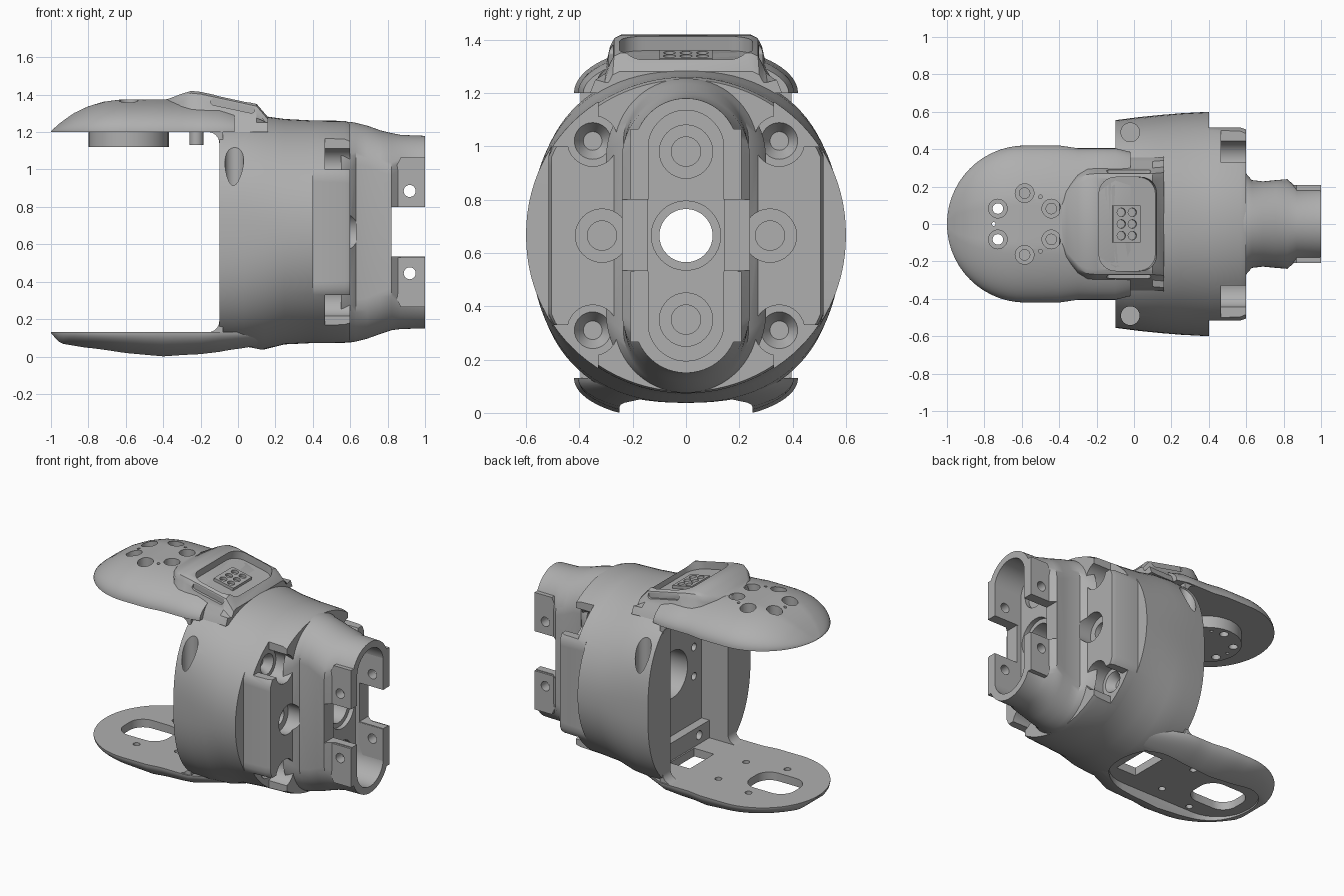
import bpy, bmesh
from math import sin, cos, pi, sqrt, radians, copysign
from mathutils import Matrix, Vector

old = bpy.data.objects.get("Cube")
if old:
    bpy.data.objects.remove(old)

grey = bpy.data.materials.new("matte grey")
grey.use_nodes = True
grey.diffuse_color = (0.43, 0.43, 0.43, 1)
grey.node_tree.nodes["Principled BSDF"].inputs["Base Color"].default_value = (0.43, 0.43, 0.43, 1)
MID = 0.665
parts = []


def loft(name, rings):
    """Skin a closed solid through rings of points."""
    bm = bmesh.new()
    rows = [[bm.verts.new(p) for p in ring] for ring in rings]
    n = len(rows[0])
    for a, b in zip(rows, rows[1:]):
        for i in range(n):
            j = (i + 1) % n
            bm.faces.new((a[i], a[j], b[j], b[i]))
    bm.faces.new(rows[0])
    bm.faces.new(rows[-1])
    bmesh.ops.recalc_face_normals(bm, faces=bm.faces)
    mesh = bpy.data.meshes.new(name)
    bm.to_mesh(mesh)
    bm.free()
    obj = bpy.data.objects.new(name, mesh)
    bpy.context.collection.objects.link(obj)
    return obj


def prism(name, pts, axis, lo, hi):
    """Extrude a 2D outline along an axis; the outline uses the other two axes in order."""
    place = {"x": lambda p, d: (d, p[0], p[1]),
             "y": lambda p, d: (p[0], d, p[1]),
             "z": lambda p, d: (p[0], p[1], d)}[axis]
    return loft(name, [[place(p, d) for p in pts] for d in (lo, hi)])


def box(name, x, y, z):
    return prism(name, [(x[0], y[0]), (x[1], y[0]), (x[1], y[1]), (x[0], y[1])], "z", *z)


def rounded(cx, cy, w, h, r, steps=8):
    """Rounded rectangle outline from half sizes."""
    pts = []
    for q, (sx, sy) in enumerate(((1, 1), (-1, 1), (-1, -1), (1, -1))):
        for k in range(steps + 1):
            t = (q + k / steps) * pi / 2
            pts.append((cx + sx * (w - r) + r * cos(t), cy + sy * (h - r) + r * sin(t)))
    return pts


def rod(name, u, v, r, axis, lo, hi, r2=None):
    """Cylinder, or cone when an end radius is given."""
    turns = [2 * pi * k / 32 for k in range(32)]
    place = {"x": lambda a, b, d: (d, a, b),
             "y": lambda a, b, d: (a, d, b),
             "z": lambda a, b, d: (a, b, d)}[axis]
    return loft(name, [[place(u + q * cos(t), v + q * sin(t), d) for t in turns]
                       for d, q in ((lo, r), (hi, r2 or r))])


def cut(targets, cutters):
    """Subtract cutters from each target, then discard them."""
    for obj in targets:
        bpy.context.view_layer.objects.active = obj
        for c in cutters:
            mod = obj.modifiers.new("cut", "BOOLEAN")
            mod.operation, mod.solver, mod.object = "DIFFERENCE", "EXACT", c
            bpy.ops.object.modifier_apply(modifier=mod.name)
    for c in cutters:
        bpy.data.objects.remove(c)


def keep(obj):
    parts.append(obj)
    return obj


def lerp(table, x):
    for (a, u), (b, v) in zip(table, table[1:]):
        if x <= b:
            return u + (v - u) * (x - a) / (b - a)
    return table[-1][1]


def tilt(obj, pivot, angle=12):
    obj.data.transform(Matrix.Translation(pivot) @ Matrix.Rotation(radians(angle), 4, "Y")
                       @ Matrix.Translation(-pivot))
    return obj


# Barrel, squarer at the open end, and flat-sided collar
def body_ring(x, a, top, low, flat, n):
    c, h = (top + low) / 2, (top - low) / 2
    ring = []
    for k in range(96):
        u, v = cos(2 * pi * k / 96), sin(2 * pi * k / 96)
        y = copysign(a * abs(u) ** (2 / n), u)
        ring.append((x, max(-flat, min(flat, y)), c + copysign(h * abs(v) ** (2 / n), v)))
    return ring


body = keep(loft("barrel_body", [body_ring(*s) for s in (
    (-0.1, 0.555, 1.28, 0.04, 1, 2.55), (0.03, 0.572, 1.285, 0.035, 1, 2.45),
    (0.14, 0.583, 1.285, 0.038, 1, 2.3), (0.25, 0.592, 1.27, 0.065, 1, 2.15),
    (0.4, 0.6, 1.262, 0.072, 1, 2.05), (0.402, 0.6, 1.262, 0.072, 0.515, 2.05),
    (0.57, 0.6, 1.26, 0.073, 0.515, 2), (0.6, 0.59, 1.25, 0.08, 0.505, 2))]))
cutters = [box("cavity", (-0.3, 0.1), (-0.31, 0.31), (0.13, 1.2)),
           rod("bore", 0, MID, 0.1, "x", 0.0, 0.7),
           rod("rear_counterbore", 0, MID, 0.16, "x", 0.0, 0.36)]
for s in (-1, 1):
    cutters += [rod("side_recess", s * 0.315, MID, 0.1, "x", 0.53, 0.7),
                rod("side_hole", s * 0.315, MID, 0.055, "x", 0.4, 0.6),
                rod("top_screw_well", -0.02, s * 0.49, 0.05, "z", 0.86, 1.3)]
    for v in (-1, 1):
        z = MID + v * 0.355
        edge = sorted((MID + v * 0.335, MID + v * 0.6))
        cutters += [rod("screw_seat", s * 0.35, z, 0.095, "x", 0.465, 0.7),
                    box("screw_notch", (0.465, 0.7), sorted((s * 0.33, s * 0.7)), edge),
                    rod("countersink", s * 0.35, z, 0.035, "x", 0.41, 0.467, 0.07),
                    rod("wall_hole", s * 0.23, MID + v * 0.1, 0.025, "x", 0.05, 0.16)]
cut([body], cutters)


# Rounded tongues above and below the open bay
def tongue(name, flat, profile, end, end_width, full):
    tip = [-1 + 0.42 * (1 - cos(pi / 2 * k / 14)) for k in range(1, 15)]
    stations = [-0.9995] + tip + [-0.5, -0.4, -0.3, -0.2, -0.1, end]
    rings = []
    for x in stations:
        w = sqrt(max(0.42 ** 2 - min(0, x + 0.58) ** 2, 0.0001))
        w = end_width if x == end else w - 0.015 * (x > -0.35)
        h = lerp(profile, x) - flat
        rings.append([(x, w * cos(pi * k / 40), flat + h * min(1, full * sin(pi * k / 40)))
                      for k in range(41)])
    return keep(loft(name, rings))


upper = tongue("upper_tongue", 1.2, [(-1, 1.205), (-0.95, 1.25), (-0.88, 1.3), (-0.8, 1.338),
               (-0.72, 1.362), (-0.62, 1.375), (-0.4, 1.375), (-0.1, 1.36), (0, 1.33)],
               -0.02, 0.385, 1.05)
lower = tongue("lower_tongue", 0.13, [(-1, 0.125), (-0.95, 0.07), (-0.8, 0.045), (-0.6, 0.018),
               (-0.4, 0), (-0.2, 0.01), (0, 0.035), (0.14, 0.065)], 0.14, 0.3, 1.25)
disc = keep(rod("mounting_disc", -0.585, 0, 0.215, "z", 1.12, 1.21))
keep(rod("locating_peg", -0.222, 0, 0.037, "z", 1.13, 1.21))
wells, holes = [], []
for k in range(6):
    t = pi / 6 + k * pi / 3
    x, y = -0.585 + 0.165 * cos(t), 0.165 * sin(t)
    wells.append(rod("screw_well", x, y, 0.05, "z", 1.27, 1.5))
    holes.append(rod("screw_hole", x, y, 0.028, "z", 1.0, 1.5))
for x, y in ((-0.75, 0), (-0.5, 0.145), (-0.5, -0.145)):
    holes.append(rod("pin_hole", x, y, 0.01, "z", 1.0, 1.5))
cut([upper, disc], wells + holes)

# Underside recess, floor openings and screw holes
cut([lower, body], [
    prism("under_recess", rounded(-0.4, 0, 0.52, 0.25, 0.24), "z", -0.1, 0.075),
    prism("cable_opening", rounded(-0.675, 0, 0.165, 0.13, 0.1), "z", -0.1, 0.2),
    box("floor_window", (-0.12, 0.03), (-0.13, 0.13), (-0.1, 0.16))]
    + [rod("floor_hole", x, s * y, 0.022, "z", -0.1, 0.2)
       for x, y in ((-0.35, 0.15), (-0.62, 0.21)) for s in (-1, 1)])
block = keep(box("inner_block", (0.04, 0.12), (-0.312, 0.312), (0.12, 0.25)))
cut([block], [rod("block_hole", s * 0.2, 0.19, 0.03, "x", -0.1, 0.1) for s in (-1, 1)])

# Fillets where the tongues meet the side walls
for v, z in ((1, 1.205), (-1, 0.125)):
    arc = [(-0.16 + 0.06 * sin(k * pi / 16), z - v * (0.065 - 0.06 * cos(k * pi / 16)))
           for k in range(9)]
    for s in (-1, 1):
        keep(prism("bay_fillet", arc + [(-0.08, z - v * 0.065), (-0.08, z)], "y",
                   s * 0.31, s * 0.395))

# Connector housing with sloping top
rings = []
for x, w, top in ((-0.4, 0.1, 1.37), (-0.36, 0.18, 1.382), (-0.3, 0.245, 1.405), (-0.25, 0.27, 1.42),
                  (-0.2, 0.275, 1.415), (0.1, 0.275, 1.35), (0.16, 0.28, 1.28)):
    half = [(w + 0.08, 1.2), (w + 0.06, 1.25), (w + 0.025, 1.2 + (top - 1.2) * 0.5),
            (w + 0.01, top - 0.04), (w - 0.005, top - 0.012), (w - 0.03, top)]
    rings.append([(x, y, z) for y, z in half] + [(x, -y, z) for y, z in reversed(half)])
housing = keep(loft("connector_housing", rings))
pivot = Vector((-0.04, 0, 1.335))
cutters = [tilt(prism("well", rounded(-0.04, 0, 0.16, 0.25, 0.09), "z", 1.325, 1.6), pivot)]
for s in (-1, 1):
    slot = prism("strap_slot", rounded(-0.03, 1.345, 0.12, 0.02, 0.019), "y", s * 0.273, s * 0.33)
    cutters.append(tilt(slot, pivot))
cut([housing, upper], cutters)
plug = keep(tilt(box("connector_block", (-0.115, 0.035), (-0.1, 0.1), (1.3, 1.345)), pivot))
cut([plug], [tilt(rod("socket", -0.04 + a * 0.03, b * 0.062, 0.023, "z", 1.32, 1.4), pivot)
             for a in (-1, 1) for b in (-1, 0, 1)])


# Neck ending in a split channel
def stadium(x, w, top, low):
    c, h = (top + low) / 2, (top - low) / 2
    turns = [2 * pi * (k + 0.5) / 64 for k in range(64)]
    return [(x, w * cos(t), c + copysign(h - w, sin(t)) + w * sin(t)) for t in turns]


neck = keep(loft("neck", [stadium(*s) for s in (
    (0.55, 0.3, 1.255, 0.075), (0.6, 0.27, 1.255, 0.075), (0.63, 0.235, 1.25, 0.08),
    (0.69, 0.228, 1.235, 0.095), (0.76, 0.235, 1.21, 0.12), (0.82, 0.24, 1.195, 0.14),
    (0.87, 0.195, 1.185, 0.147), (1.0, 0.195, 1.18, 0.15))]))
pads = []
for v in (-1, 1):
    outline = [(x, MID + v * z) for x, z in
               ((0.815, 0.135), (1, 0.135), (1, 0.4), (0.87, 0.4), (0.815, 0.29))]
    pads += [keep(prism("clamp_pad", outline, "y", s * 0.14, s * 0.208)) for s in (-1, 1)]
cut([neck] + pads, [rod("clamp_hole", 0.918, MID + v * 0.22, 0.032, "y", -0.4, 0.4) for v in (-1, 1)])
cutters = [loft("channel", [stadium(x, 0.142, 1.135, 0.195) for x in (0.79, 1.1)]),
           box("side_gap", (0.82, 1.1), (-0.4, 0.4), (0.535, 0.8)),
           rod("neck_bore", 0, MID, 0.1, "x", 0.5, 1.1),
           rod("bore_rim", 0, MID, 0.13, "x", 0.76, 1.1)]
for s in (-1, 1):
    cutters += [rod("bolt_recess", 0, MID + s * 0.315, 0.1, "x", 0.76, 0.85),
                rod("bolt_hole", 0, MID + s * 0.315, 0.055, "x", 0.68, 0.85),
                rod("side_clearance", s * 0.315, MID, 0.1, "x", 0.53, 0.63)]
cut([neck], cutters)

# Shared finish
bpy.ops.object.select_all(action="DESELECT")
for obj in parts:
    obj.data.materials.clear()
    obj.data.materials.append(grey)
    obj.select_set(True)
bpy.context.view_layer.objects.active = body
bpy.ops.object.shade_smooth_by_angle(angle=radians(32))
